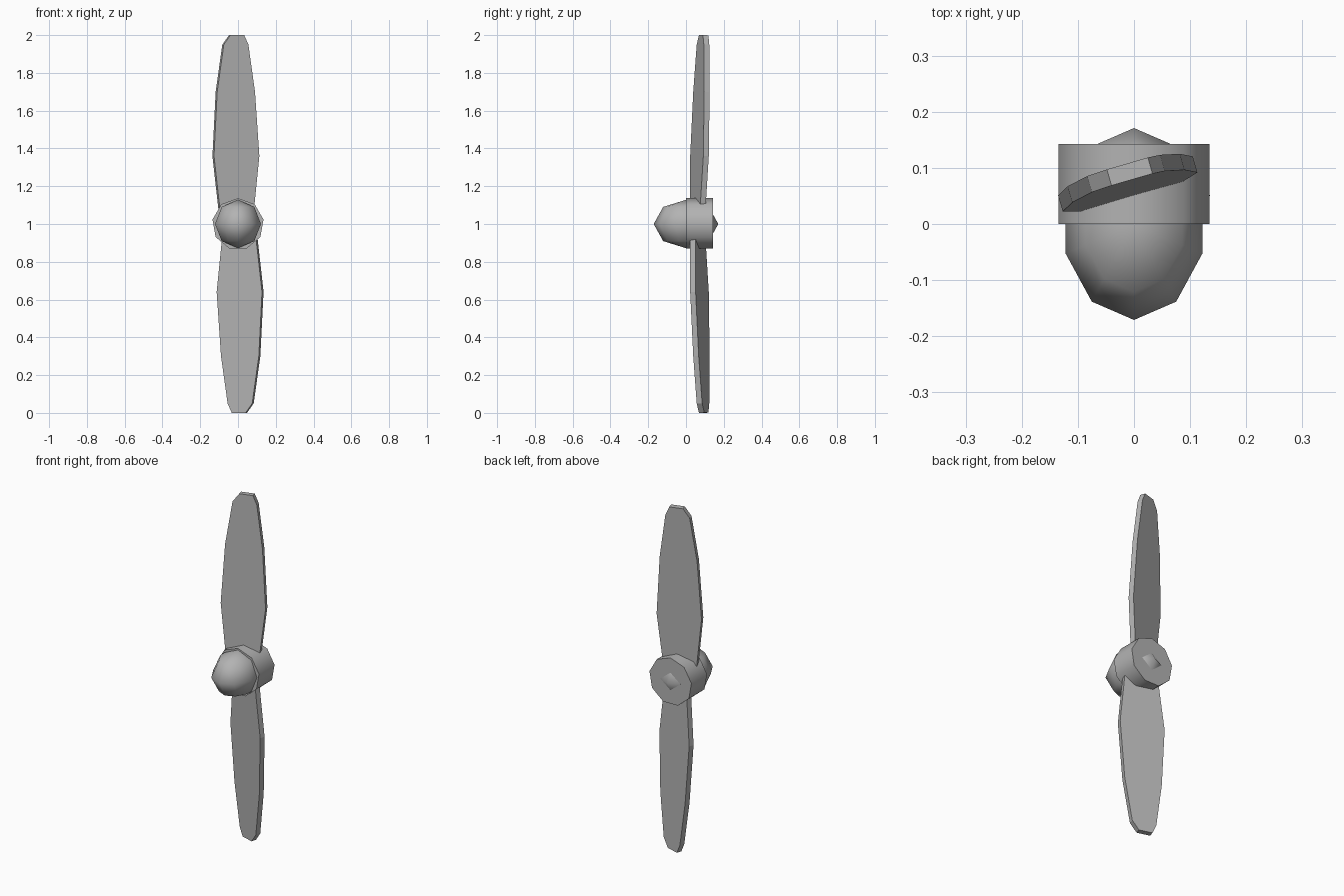
import bpy, bmesh, math
from mathutils import Matrix, Vector

if "Cube" in bpy.data.objects:
    bpy.data.objects.remove(bpy.data.objects["Cube"])

grey = bpy.data.materials.new("grey")
grey.diffuse_color = (0.45, 0.45, 0.45, 1)
grey.use_nodes = True
grey.node_tree.nodes["Principled BSDF"].inputs["Base Color"].default_value = grey.diffuse_color


def finish(name, bm, smooth_angle=None):
    bmesh.ops.recalc_face_normals(bm, faces=bm.faces)
    me = bpy.data.meshes.new(name)
    bm.to_mesh(me)
    bm.free()
    me.materials.append(grey)
    ob = bpy.data.objects.new(name, me)
    bpy.context.collection.objects.link(ob)
    if smooth_angle:
        bpy.ops.object.select_all(action='DESELECT')
        ob.select_set(True)
        bpy.context.view_layer.objects.active = ob
        bpy.ops.object.shade_smooth_by_angle(angle=math.radians(smooth_angle))
    return ob


# Hub: nine-sided drum lying along y, one corner pointing up
bm = bmesh.new()
rim = [bm.verts.new((0.137 * math.sin(i * math.tau / 9), 0,
                     1 + 0.137 * math.cos(i * math.tau / 9))) for i in range(9)]
disc = bm.faces.new(rim)
ext = bmesh.ops.extrude_face_region(bm, geom=[disc], use_keep_orig=True)
bmesh.ops.translate(bm, vec=(0, 0.143, 0),
                    verts=[v for v in ext["geom"] if isinstance(v, bmesh.types.BMVert)])
finish("hub", bm, 50)

# Spinner: stretched low-poly ball, its back pokes out behind the hub
bm = bmesh.new()
bmesh.ops.create_uvsphere(bm, u_segments=10, v_segments=4, radius=1)
bmesh.ops.transform(bm, verts=bm.verts, matrix=Matrix.Translation((0, 0, 1))
                    @ Matrix.Diagonal((0.128, 0.171, 0.128, 1)))
finish("spinner", bm, 60)

# Blades: pitched flat slabs, the second turned half way round the shaft
OUTLINE = [(0.033, 2), (0.055, 1.95), (0.09, 1.70), (0.113, 1.36), (0.08, 1.03),
           (-0.09, 1.03), (-0.127, 1.36), (-0.11, 1.70), (-0.075, 1.95), (-0.04, 2)]
THICK = Vector((-0.29, 1, -0.033)).normalized() * 0.03

for name, turn in (("upper_blade", 0), ("lower_blade", math.pi)):
    bm = bmesh.new()
    front = [Vector((x, 0.059 + 0.29 * x + 0.033 * (z - 1.36), z - 1)) for x, z in OUTLINE]
    a = [bm.verts.new(p) for p in front]
    b = [bm.verts.new(p + THICK) for p in front]
    bm.faces.new(a)
    bm.faces.new(b[::-1])
    for i in range(len(a)):
        j = (i + 1) % len(a)
        bm.faces.new((a[i], b[i], b[j], a[j]))
    bmesh.ops.transform(bm, verts=bm.verts, matrix=Matrix.Translation((0, 0, 1))
                        @ Matrix.Rotation(turn, 4, 'Y'))
    finish(name, bm)
